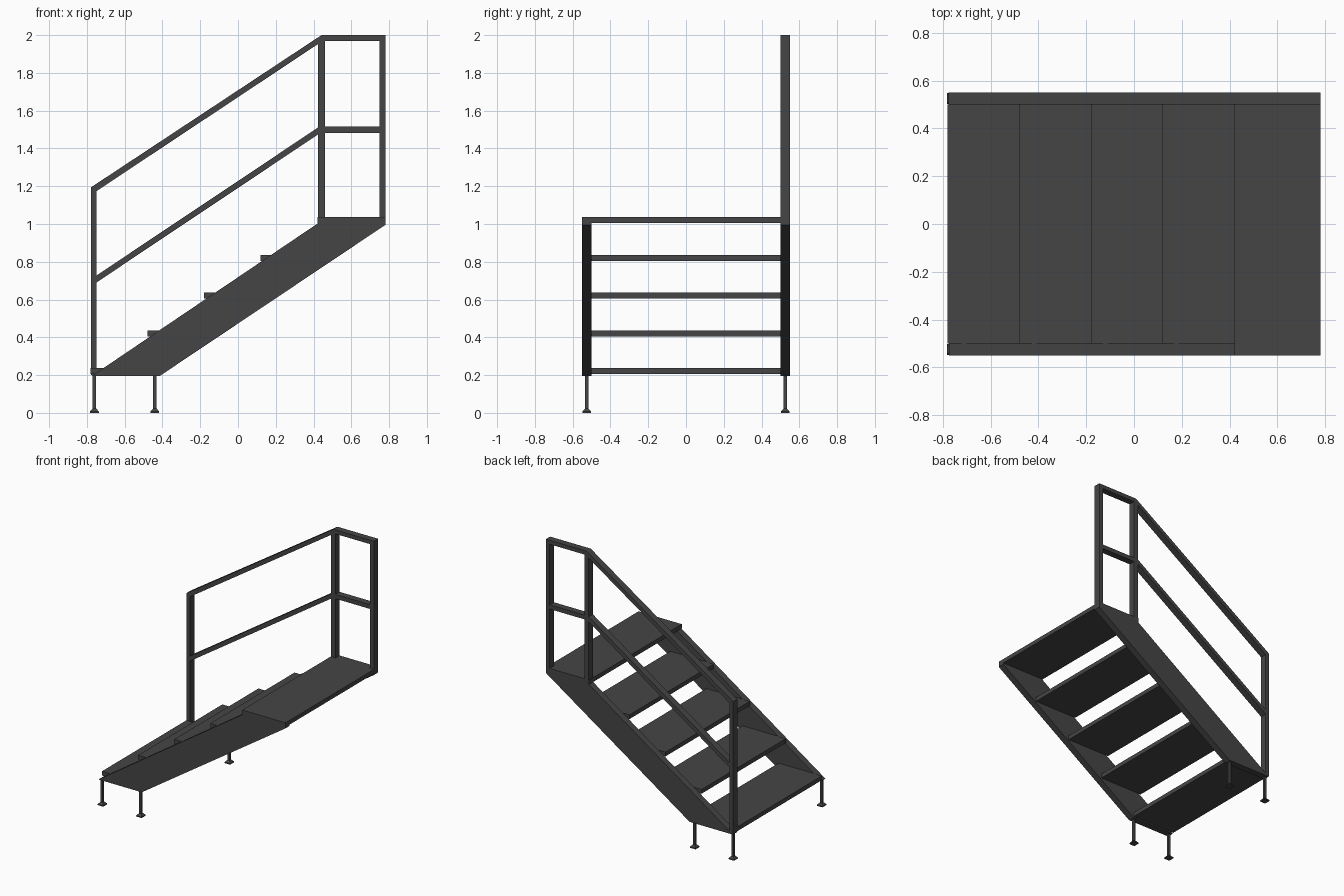
import bpy, bmesh

if "Cube" in bpy.data.objects:
    bpy.data.objects.remove(bpy.data.objects["Cube"])


def make(name, bm):
    bmesh.ops.recalc_face_normals(bm, faces=bm.faces[:])
    me = bpy.data.meshes.new(name)
    bm.to_mesh(me)
    bm.free()
    ob = bpy.data.objects.new(name, me)
    bpy.context.collection.objects.link(ob)
    me.materials.append(metal)
    return ob


def prism(name, profile, y0, y1):
    """Extrude an xz outline from y0 to y1."""
    bm = bmesh.new()
    face = bm.faces.new([bm.verts.new((x, y0, z)) for x, z in profile])
    ext = bmesh.ops.extrude_face_region(bm, geom=[face])
    verts = [v for v in ext["geom"] if isinstance(v, bmesh.types.BMVert)]
    bmesh.ops.translate(bm, verts=verts, vec=(0, y1 - y0, 0))
    return make(name, bm)


def box(name, x0, x1, y0, y1, z0, z1):
    return prism(name, [(x0, z0), (x1, z0), (x1, z1), (x0, z1)], y0, y1)


def frustum(name, x, y, z0, z1, half0, half1):
    """Square tapered pad."""
    bm = bmesh.new()
    bmesh.ops.create_cube(bm, size=1)
    for v in bm.verts:
        top = v.co.z > 0
        h = half1 if top else half0
        v.co = (x + (h if v.co.x > 0 else -h),
                y + (h if v.co.y > 0 else -h), z1 if top else z0)
    return make(name, bm)


metal = bpy.data.materials.new("dark_metal")
metal.diffuse_color = (0.06, 0.06, 0.06, 1)
metal.use_nodes = True
metal.node_tree.nodes["Principled BSDF"].inputs["Base Color"].default_value = metal.diffuse_color

IN, OUT = 0.5, 0.55

# Sloping side stringers
outline = [(-0.775, 0.195), (-0.415, 0.195), (0.78, 0.995),
           (0.78, 1.005), (0.425, 1.005)]
for side, (a, b) in {"near": (-OUT, -IN), "far": (IN, OUT)}.items():
    prism("stringer_" + side, outline, a, b)

# Treads between the stringers, top one running over them
for i in range(5):
    x, z = -0.78 + 0.3 * i, 0.205 + 0.2 * i
    w = OUT if i == 4 else IN
    box(f"tread_{i + 1}", x, x + 0.36, -w, w, z, z + 0.032)

# Legs with flared feet
for x in (-0.76, -0.44):
    for y in (-0.525, 0.525):
        box("leg", x - 0.009, x + 0.009, y - 0.009, y + 0.009, 0.01, 0.2)
        box("foot_plate", x - 0.023, x + 0.023, y - 0.023, y + 0.023, 0, 0.008)
        frustum("foot_flare", x, y, 0.008, 0.022, 0.023, 0.01)

# Handrail posts
box("lower_post", -0.777, -0.748, IN, OUT, 0.2, 1.185)
box("middle_post", 0.424, 0.46, IN, OUT, 1.0, 1.975)
box("end_post", 0.748, 0.78, IN, OUT, 1.0, 1.975)

# Top rail: slope then flat
prism("top_rail", [(-0.777, 1.165), (-0.748, 1.175), (0.45, 1.97), (0.78, 1.97),
                   (0.78, 2.0), (0.442, 2.0), (-0.777, 1.195)], IN, OUT)
# Middle rail: slope then flat
prism("middle_rail_slope", [(-0.75, 0.69), (0.43, 1.478), (0.43, 1.515),
                            (-0.75, 0.727)], IN, OUT)
box("middle_rail_flat", 0.455, 0.752, IN, OUT, 1.483, 1.515)
